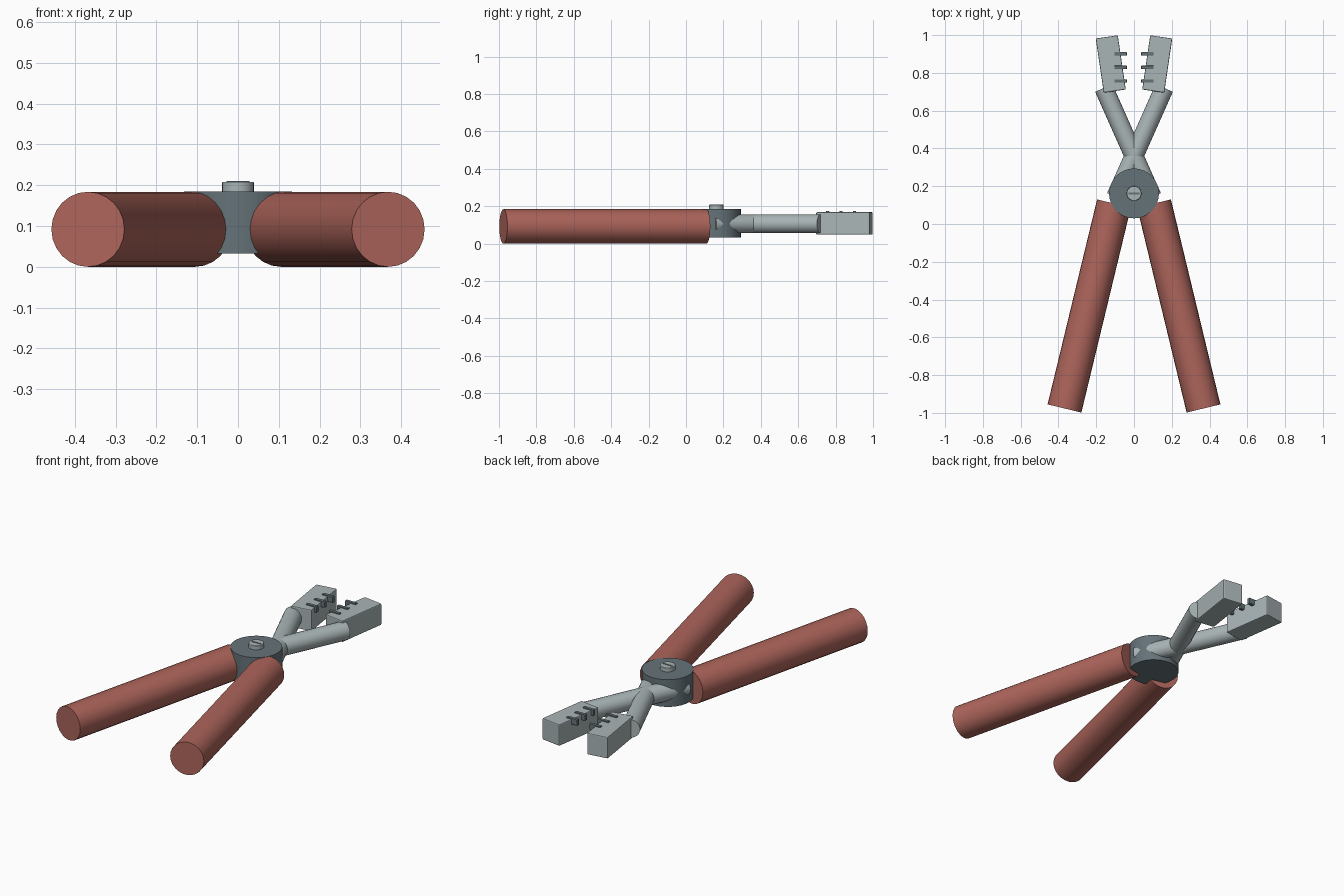
import bpy
from math import radians
from mathutils import Vector

if "Cube" in bpy.data.objects:
    bpy.data.objects.remove(bpy.data.objects["Cube"])


def material(name, color):
    m = bpy.data.materials.new(name)
    m.diffuse_color = (*color, 1)
    m.use_nodes = True
    m.node_tree.nodes["Principled BSDF"].inputs["Base Color"].default_value = m.diffuse_color
    return m


RED = material("red_grip", (0.42, 0.13, 0.105))
DARK = material("dark_steel", (0.13, 0.17, 0.19))
STEEL = material("light_steel", (0.40, 0.46, 0.47))


def finish(name, mat, bevel=0):
    ob = bpy.context.object
    ob.name = name
    ob.data.materials.append(mat)
    if bevel:
        b = ob.modifiers.new("bevel", 'BEVEL')
        b.width = bevel
        b.segments = 2
        b.limit_method = 'ANGLE'
    return ob


def rod(name, a, b, r, mat, sides=24, bevel=0):
    a, b = Vector(a), Vector(b)
    d = b - a
    bpy.ops.mesh.primitive_cylinder_add(
        vertices=sides, radius=r, depth=d.length, location=(a + b) / 2,
        rotation=d.to_track_quat('Z', 'Y').to_euler())
    bpy.ops.object.shade_smooth_by_angle(angle=radians(35))
    return finish(name, mat, bevel)


def box(name, loc, size, mat, turn=0, bevel=0):
    bpy.ops.mesh.primitive_cube_add(size=1, location=loc,
                                    rotation=(0, 0, radians(turn)))
    bpy.context.object.scale = size
    bpy.ops.object.transform_apply(location=False, rotation=False, scale=True)
    return finish(name, mat, bevel)


# Pivot hub and slotted screw
rod("pivot_hub", (0, 0.162, 0.033), (0, 0.162, 0.185), 0.132, DARK, 32)
rod("screw_head", (0, 0.162, 0.18), (0, 0.162, 0.208), 0.039, STEEL, 24, 0.002)
box("screw_slot", (0, 0.162, 0.206), (0.056, 0.009, 0.008), DARK)

for side, s in (("left", -1), ("right", 1)):
    # Handle grip
    rod(side + "_handle", (s * 0.368, -0.9765, 0.092),
        (s * 0.106, 0.1085, 0.092), 0.092, RED)
    # Arm crossing through the pivot
    rod(side + "_arm", (-s * 0.0966, 0.143, 0.106),
        (s * 0.16, 0.72, 0.106), 0.05, STEEL)
    # Jaw block
    box(side + "_jaw", (s * 0.123, 0.847, 0.108), (0.118, 0.29, 0.12),
        STEEL, turn=-s * 8.4, bevel=0.005)
    # Gripping teeth
    for i, y in enumerate((0.757, 0.829, 0.901)):
        box(f"{side}_tooth_{i + 1}", (s * 0.071, y, 0.157),
            (0.066, 0.018, 0.034), DARK, bevel=0.002)
